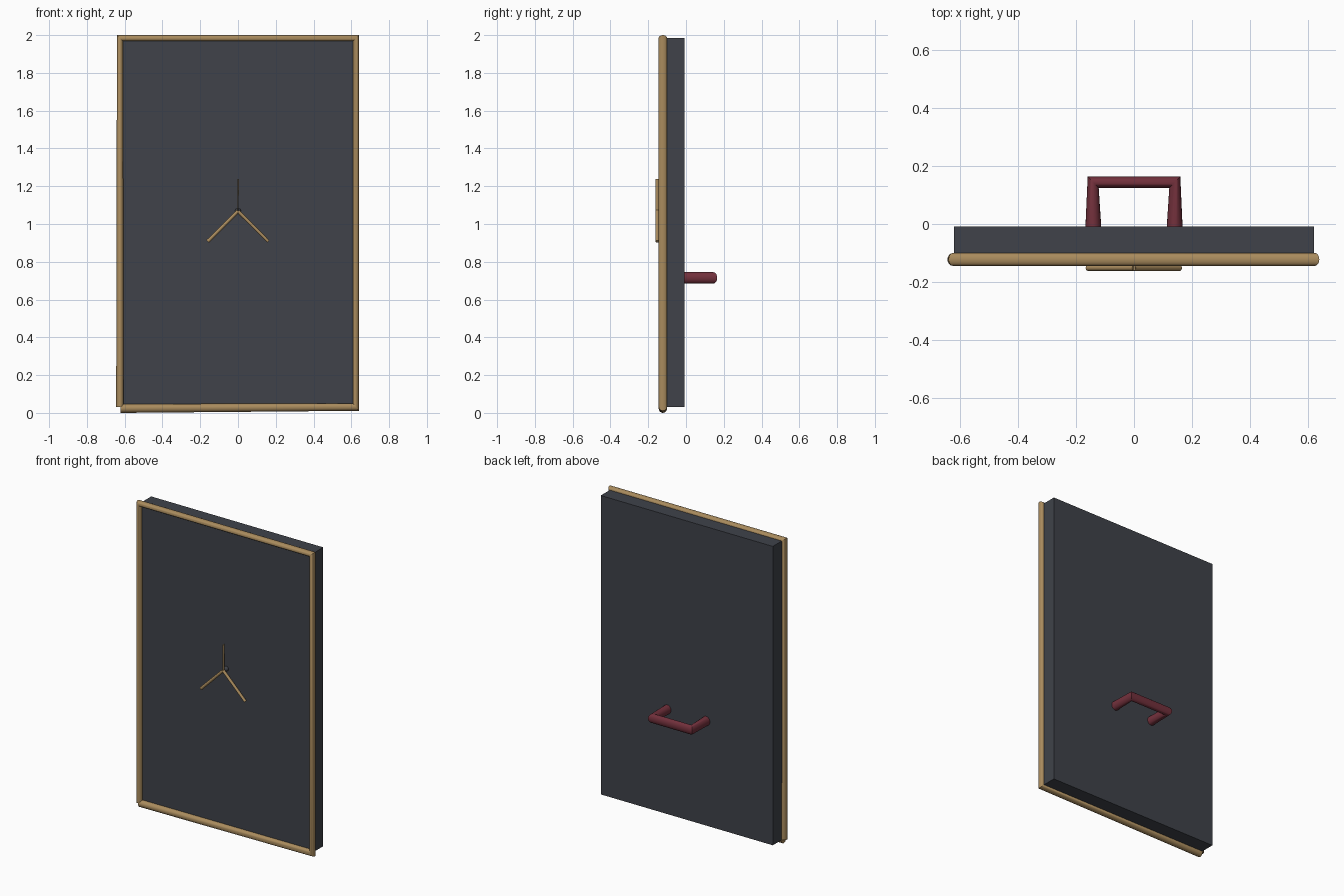
import bpy, bmesh, math
from mathutils import Vector

if "Cube" in bpy.data.objects:
    bpy.data.objects.remove(bpy.data.objects["Cube"])


def material(name, rgb):
    m = bpy.data.materials.new(name)
    m.diffuse_color = (*rgb, 1)
    m.use_nodes = True
    m.node_tree.nodes["Principled BSDF"].inputs["Base Color"].default_value = m.diffuse_color
    return m


SLATE = material("dark_slate", (0.05, 0.055, 0.068))
GOLD = material("old_gold", (0.40, 0.26, 0.11))
RED = material("dark_red", (0.17, 0.03, 0.045))


def finish(name, bm, mat, smooth=True):
    bmesh.ops.recalc_face_normals(bm, faces=bm.faces[:])
    me = bpy.data.meshes.new(name)
    bm.to_mesh(me)
    bm.free()
    ob = bpy.data.objects.new(name, me)
    bpy.context.collection.objects.link(ob)
    me.materials.append(mat)
    if smooth:
        bpy.ops.object.select_all(action='DESELECT')
        ob.select_set(True)
        bpy.context.view_layer.objects.active = ob
        bpy.ops.object.shade_smooth_by_angle(angle=math.radians(40))
    return ob


def loft(name, stations, mat, sides=16):
    """Capped tube through (centre, half_axis_a, half_axis_b) ellipses."""
    bm = bmesh.new()
    rings = []
    for c, a, b in stations:
        c, a, b = Vector(c), Vector(a), Vector(b)
        rings.append([bm.verts.new(c + a * math.cos(t) + b * math.sin(t))
                      for t in (2 * math.pi * i / sides for i in range(sides))])
    for r, s in zip(rings, rings[1:]):
        for i in range(sides):
            j = (i + 1) % sides
            bm.faces.new((r[i], r[j], s[j], s[i]))
    bm.faces.new(rings[0])
    bm.faces.new(rings[-1])
    return finish(name, bm, mat)


# Flat slab body
bm = bmesh.new()
bmesh.ops.create_cube(bm, size=1)
for v in bm.verts:
    v.co = (v.co.x * 1.245, v.co.y * 0.112 - 0.064, v.co.z * 1.955 + 1.0075)
finish("shield_panel", bm, SLATE, smooth=False)

# Rim tube: left, top, right, bottom; mitred corners, open at bottom left
RY, RB = -0.1225, (0, 0.0225, 0)
rim = [(-0.625, 0.03, -0.02, 0), (-0.625, 1.984, -0.016, 0.016),
       (0.6245, 1.984, 0.016, 0.016), (0.6245, 0.031, 0.016, -0.02),
       (-0.622, 0.0235, 0, -0.0235)]
loft("rim", [((x, RY, z), (ax, 0, az), RB) for x, z, ax, az in rim], GOLD)

# Three-armed emblem on the front; the upper arm is a thin blade
hub = Vector((0, -0.152, 1.068))
for name, tip, w0, w1 in (("emblem_arm_left", (-0.16, 0.908), 0.009, 0.010),
                          ("emblem_arm_right", (0.16, 0.908), 0.009, 0.008),
                          ("emblem_arm_top", (0.002, 1.238), 0.002, 0.004)):
    end = Vector((tip[0], hub.y, tip[1]))
    d = (end - hub).normalized()
    side = Vector((d.z, 0, -d.x))
    loft(name, [(hub, side * w0, (0, 0.010, 0)),
                (end, side * w1, (0, 0.010, 0))], GOLD, 12)

# Small stud behind the emblem hub
bm = bmesh.new()
bmesh.ops.create_uvsphere(bm, u_segments=16, v_segments=8, radius=0.016)
bmesh.ops.translate(bm, vec=(0, -0.122, 1.068), verts=bm.verts[:])
finish("emblem_stud", bm, SLATE)

# Back grip: two tapering legs and a mitred crossbar
ZB = (0, 0, 0.03)
legs = [(0.1405, -0.012, 0.0275, 0), (0.141, 0.145, 0.019, 0.02)]
path = [(-x, y, -ax, ay) for x, y, ax, ay in legs] + legs[::-1]
loft("grip", [((x, y, 0.715), (ax, ay, 0), ZB) for x, y, ax, ay in path], RED, 20)
